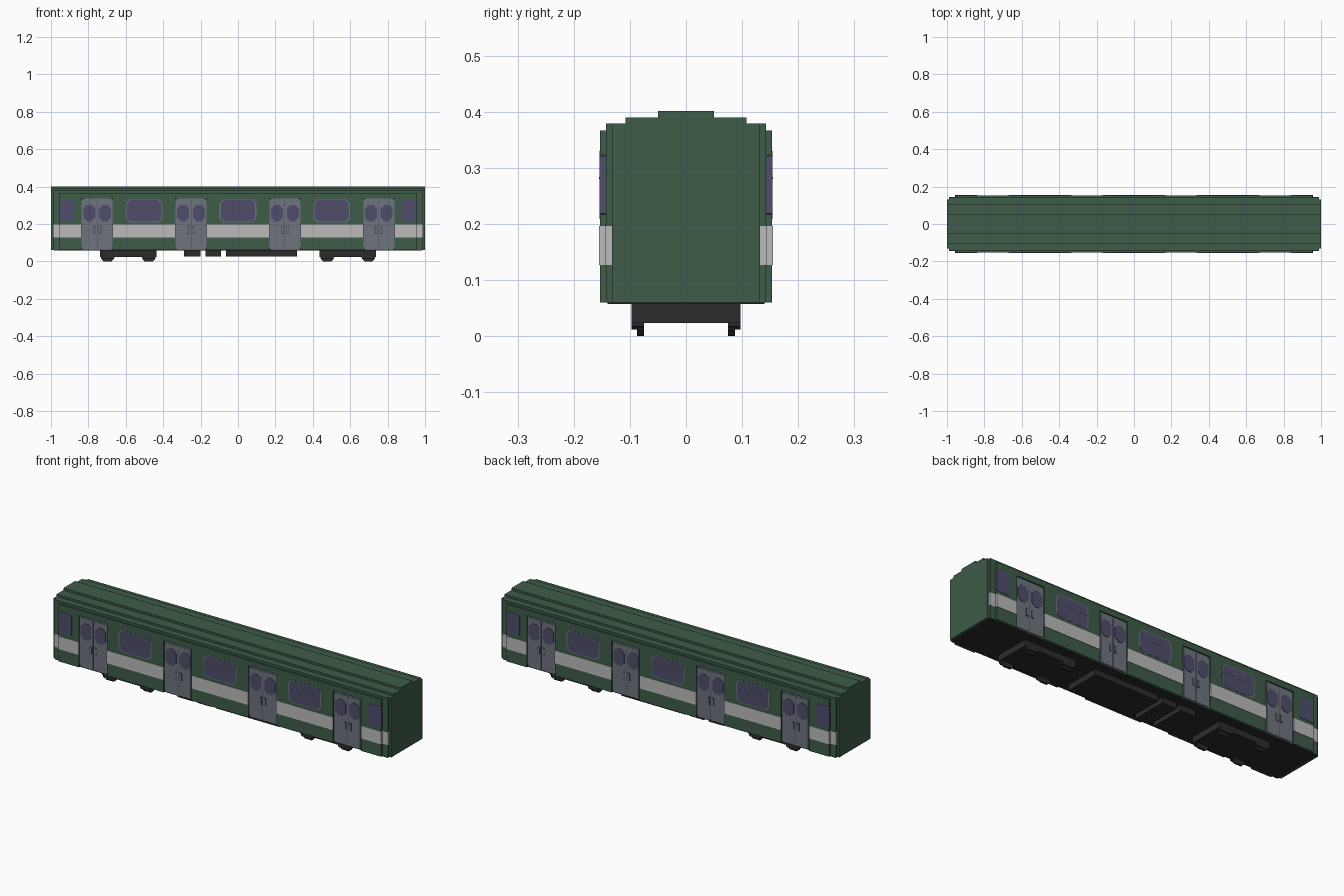
import bpy

if "Cube" in bpy.data.objects:
    bpy.data.objects.remove(bpy.data.objects["Cube"], do_unlink=True)


def material(name, r, g, b):
    m = bpy.data.materials.new(name)
    m.use_nodes = True
    m.diffuse_color = (r, g, b, 1)
    m.node_tree.nodes["Principled BSDF"].inputs["Base Color"].default_value = (r, g, b, 1)
    return m


GREEN = material("dark green paint", 0.048, 0.107, 0.065)
WHITE = material("pale grey stripe", 0.497, 0.497, 0.497)
GLASS = material("violet tinted glass", 0.08, 0.076, 0.15)
GREY = material("slate grey door", 0.156, 0.174, 0.209)
SEAL = material("dark slate trim", 0.07, 0.08, 0.1)
BLACK = material("black underframe", 0.027, 0.025, 0.027)


def prism(name, x, y, z, mat, cut=0.0):
    """Box over three (low, high) ranges; cut chamfers its corners seen along y."""
    (x0, x1), (z0, z1) = x, z
    if cut:
        outline = [(x0 + cut, z0), (x1 - cut, z0), (x1, z0 + cut), (x1, z1 - cut),
                   (x1 - cut, z1), (x0 + cut, z1), (x0, z1 - cut), (x0, z0 + cut)]
    else:
        outline = [(x0, z0), (x1, z0), (x1, z1), (x0, z1)]
    n = len(outline)
    verts = [(px, py, pz) for py in sorted(y) for px, pz in outline]
    faces = [list(range(n)), list(range(2 * n - 1, n - 1, -1))]
    faces += [(i, i + n, (i + 1) % n + n, (i + 1) % n) for i in range(n)]
    mesh = bpy.data.meshes.new(name)
    mesh.from_pydata(verts, [], faces)
    mesh.materials.append(mat)
    obj = bpy.data.objects.new(name, mesh)
    bpy.context.collection.objects.link(obj)
    return obj


def both_sides(name, x, y, z, mat, cut=0.0):
    prism("right_" + name, x, (-y[1], -y[0]), z, mat, cut)
    prism("left_" + name, x, y, z, mat, cut)


def around(c, half):
    return (c - half, c + half)


BASE = 0.06
MID, SKIN, OUT = 0.143, 0.153, 0.155
STRIPE = (0.127, 0.196)
PANE = (0.213, 0.327)
DOOR_HALF, DOOR_TOP = 0.083, 0.337
doors = [-0.753, -0.251, 0.251, 0.753]

# Stepped body core and roof
for name, length, half, low, top in [("body_core", 1.0, 0.132, BASE, 0.379),
                                     ("body_shell", 0.988, MID, BASE, 0.379),
                                     ("roof_lower_step", 1.0, 0.108, 0.37, 0.39),
                                     ("roof_upper_step", 1.0, 0.05, 0.38, 0.401)]:
    prism(name, around(0, length), around(0, half), (low, top), GREEN)
prism("floor_underside", around(0, 0.985), around(0, 0.14), (0.057, 0.065), BLACK)

# Outer side panels between the doors, with the stripe
edges = [-0.955] + [d + s * DOOR_HALF for d in doors for s in (-1, 1)] + [0.955]
for i in range(0, len(edges), 2):
    span = (edges[i], edges[i + 1])
    both_sides("side_panel", span, (MID, SKIN), (BASE, 0.367), GREEN)
    ends = (span[0] - 0.002 * (i == 0), span[1] + 0.002 * (i == 8))
    both_sides("side_stripe", ends, (MID, OUT), STRIPE, WHITE)
for s in (-1, 1):
    both_sides("corner_stripe", around(s * 0.97, 0.02), (0.132, MID + 0.001), STRIPE, WHITE)

# Paired sliding doors
for d in doors:
    both_sides("door_header", around(d, DOOR_HALF), (MID, SKIN), (DOOR_TOP, 0.367), GREEN)
    both_sides("door_frame", around(d, DOOR_HALF), (MID, 0.146), (BASE + 0.004, DOOR_TOP), GREY, 0.012)
    both_sides("door_seam", around(d, 0.0015), (MID, 0.147), (0.07, 0.325), SEAL)
    for s in (-1, 1):
        both_sides("door_leaf", around(d + s * 0.038, 0.036), (MID, 0.148), (0.068, 0.327), GREY)
        both_sides("door_pane", around(d + s * 0.042, 0.032), (MID, 0.15), (0.214, 0.302), GLASS, 0.02)
        both_sides("door_handle_recess", around(d + s * 0.014, 0.008), (MID, 0.149), (0.147, 0.188), SEAL)
        both_sides("door_handle", around(d + s * 0.014, 0.005), (MID, 0.151), (0.151, 0.184), GREY)

# Wide windows with an opening upper light
for c in (-0.502, 0, 0.502):
    both_sides("window_frame", around(c, 0.098), (SKIN - 0.002, 0.1538), (0.209, 0.331), GREY, 0.02)
    both_sides("window_glass", around(c, 0.092), (SKIN - 0.002, 0.1545), PANE, GLASS, 0.018)
    both_sides("window_rail", around(c, 0.09), (SKIN - 0.002, 0.155), around(0.282, 0.0015), SEAL)

# Small end windows, wrapping the corner step
for s in (-1, 1):
    both_sides("end_window", around(s * 0.917, 0.04), (MID, 0.1545), PANE, GLASS, 0.006)

# Bogies with wheels and axle boxes
for side, c in (("rear", -0.587), ("lead", 0.587)):
    prism(side + "_bogie_frame", around(c, 0.152), around(0, 0.097), (0.024, BASE), BLACK)
    for a in (-0.11, 0.11):
        both_sides(side + "_axle_box", around(c + a, 0.036), (0.075, 0.097), (0.012, 0.05), BLACK, 0.006)
        both_sides(side + "_wheel", around(c + a, 0.033), (0.075, 0.087), (0, 0.05), BLACK, 0.012)

# Equipment boxes under the floor
for name, span in [("battery_box", (-0.29, -0.2)), ("compressor_box", (-0.175, -0.09)),
                   ("equipment_case", (-0.065, 0.315))]:
    prism(name, span, around(0, 0.097), (0.026, BASE), BLACK)
